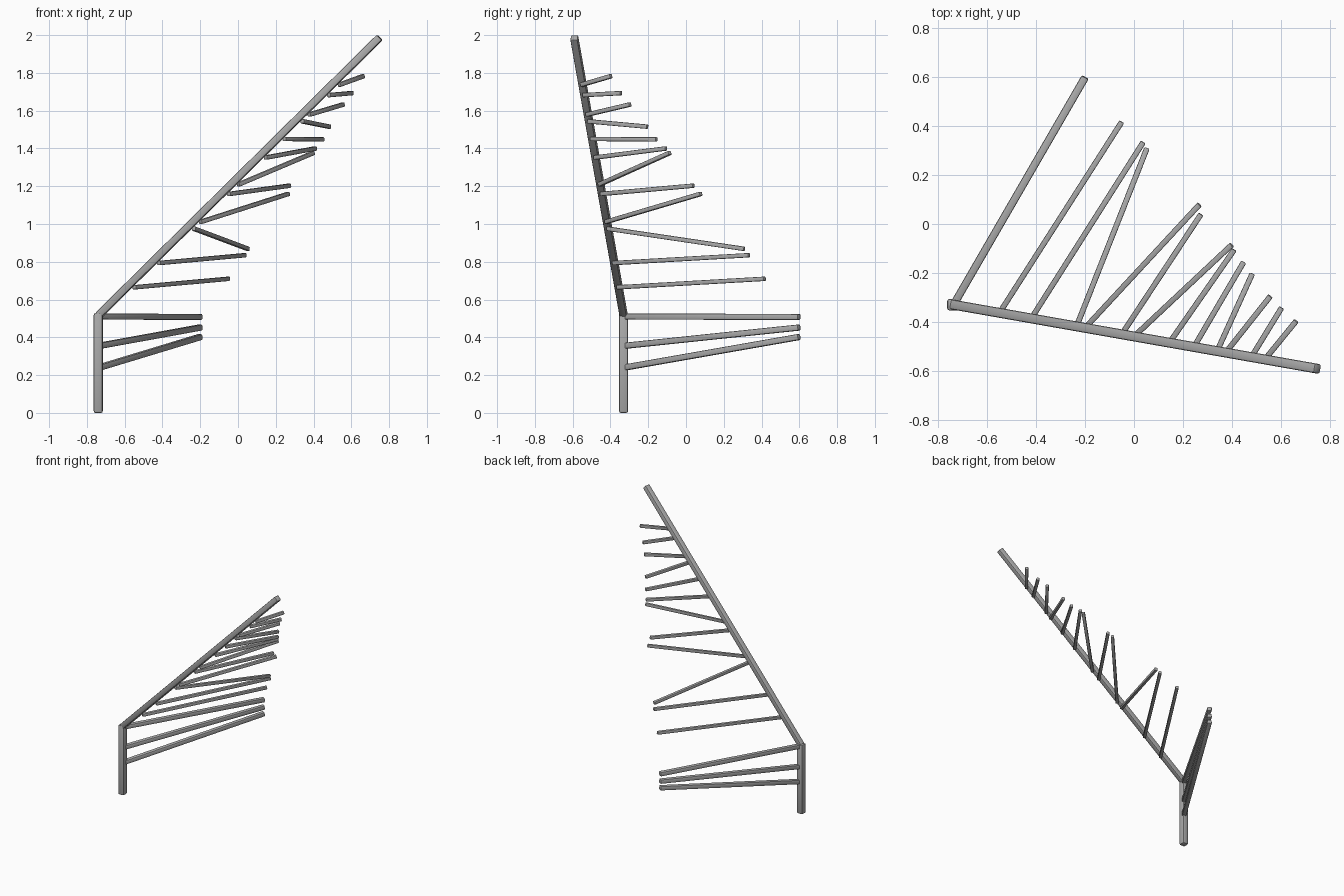
import bpy
import bmesh
from mathutils import Vector

cube = bpy.data.objects.get("Cube")
if cube:
    bpy.data.objects.remove(cube, do_unlink=True)

grey = bpy.data.materials.new("weathered grey")
grey.use_nodes = True
colour = (0.4, 0.4, 0.4, 1)
grey.diffuse_color = colour
grey.node_tree.nodes["Principled BSDF"].inputs["Base Color"].default_value = colour


def bar(name, start, end, half_width):
    """Square bar between two points, with rounded edges."""
    start, end = Vector(start), Vector(end)
    axis = end - start
    bm = bmesh.new()
    bmesh.ops.create_cube(bm, size=2)
    bmesh.ops.scale(bm, vec=(half_width, half_width, axis.length / 2), verts=bm.verts)
    bmesh.ops.bevel(bm, geom=bm.edges[:], offset=half_width * 0.4,
                    segments=2, profile=0.5, affect='EDGES')
    mesh = bpy.data.meshes.new(name)
    bm.to_mesh(mesh)
    bm.free()
    mesh.materials.append(grey)
    obj = bpy.data.objects.new(name, mesh)
    bpy.context.collection.objects.link(obj)
    obj.location = (start + end) / 2
    obj.rotation_mode = 'QUATERNION'
    obj.rotation_quaternion = axis.to_track_quat('Z', 'Y')
    bpy.ops.object.select_all(action='DESELECT')
    obj.select_set(True)
    bpy.context.view_layer.objects.active = obj
    bpy.ops.object.shade_smooth_by_angle(angle=0.45)


# Upright post and the long sloping spar
foot = Vector((-0.74, -0.33, 0))
joint = Vector((-0.74, -0.33, 0.515))
tip = Vector((0.751, -0.592, 1.988))
bar("post", foot, joint + Vector((0, 0, 0.013)), 0.024)
bar("spar", joint, tip, 0.02)

# Three beams running back from the post
for i, (low, high) in enumerate([(0.51, 0.508), (0.355, 0.452), (0.24, 0.402)]):
    bar(f"beam_{i + 1}", (-0.735, -0.325, low), (-0.2, 0.6, high), 0.016)

# Twigs hanging under the spar: start x, then end point
twigs = [
    (-0.55, (-0.05, 0.418, 0.71)),
    (-0.42, (0.038, 0.335, 0.835)),
    (-0.235, (0.053, 0.31, 0.868)),
    (-0.2, (0.268, 0.08, 1.16)),
    (-0.05, (0.274, 0.04, 1.203)),
    (0.0, (0.4, -0.085, 1.377)),
    (0.145, (0.41, -0.105, 1.4)),
    (0.245, (0.449, -0.155, 1.448)),
    (0.34, (0.484, -0.203, 1.515)),
    (0.375, (0.558, -0.295, 1.633)),
    (0.48, (0.604, -0.342, 1.693)),
    (0.535, (0.664, -0.396, 1.783)),
]
for i, (x, end) in enumerate(twigs):
    start = joint.lerp(tip, (x - joint.x) / (tip.x - joint.x))
    start.z -= 0.038
    bar(f"twig_{i + 1}", start, end, 0.0115)
